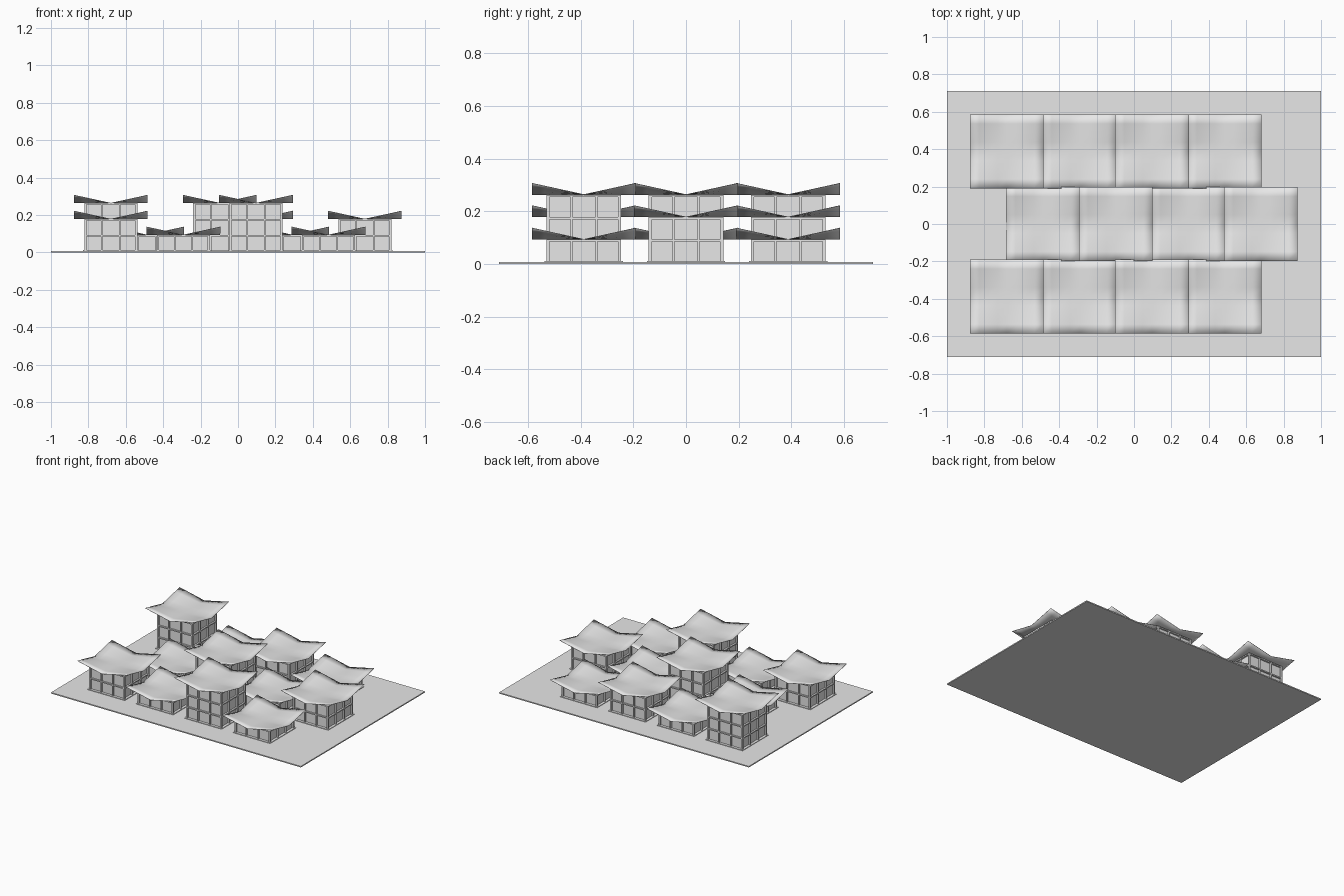
import bpy
import bmesh
from mathutils import Matrix

cube = bpy.data.objects.get("Cube")
if cube:
    bpy.data.objects.remove(cube, do_unlink=True)

# One pale grey covers the whole settlement
grey = bpy.data.materials.new("pale_grey")
grey.use_nodes = True
colour = (0.8, 0.8, 0.8, 1)
grey.diffuse_color = colour
grey.node_tree.nodes["Principled BSDF"].inputs["Base Color"].default_value = colour

GROUND = 0.008
STOREY = 0.085
PITCH = 0.388
HALF = 0.142      # half width of a house
POST = 0.012
BEAM = 0.008
ROOF = 0.197      # half width of a roof
LIFT = 0.043      # rise of the roof corners


def add_box(bm, x, y, z0, z1, hx, hy):
    size = Matrix.Diagonal((2 * hx, 2 * hy, z1 - z0, 1))
    bmesh.ops.create_cube(bm, size=1, matrix=Matrix.Translation((x, y, (z0 + z1) / 2)) @ size)


def finish(bm, name, location=(0, 0, 0)):
    mesh = bpy.data.meshes.new(name)
    bm.to_mesh(mesh)
    bm.free()
    mesh.materials.append(grey)
    obj = bpy.data.objects.new(name, mesh)
    obj.location = location
    bpy.context.collection.objects.link(obj)
    return obj


def make_walls(name, location, storeys):
    """Recessed core with a plinth, floor beams and posts on all four sides."""
    bm = bmesh.new()
    top = storeys * STOREY
    core = HALF - POST
    add_box(bm, 0, 0, 0, top, core, core)
    add_box(bm, 0, 0, 0, BEAM / 2, HALF + 0.007, HALF + 0.007)
    for level in range(1, storeys + 1):
        z = level * STOREY
        add_box(bm, 0, 0, z - BEAM, z, HALF, HALF)
    edge = HALF - POST / 2
    for sx in (-1, 1):
        for sy in (-1, 1):
            add_box(bm, sx * edge, sy * edge, 0, top, POST / 2, POST / 2)
            inner = HALF / 3
            add_box(bm, sx * inner, sy * edge, 0, top, POST / 3, POST / 2)
            add_box(bm, sx * edge, sy * inner, 0, top, POST / 2, POST / 3)
    return finish(bm, name, location)


def make_roof(name, location):
    """Thin sheet whose four corners sweep upward."""
    bm = bmesh.new()
    bmesh.ops.create_grid(bm, x_segments=8, y_segments=8, size=ROOF)
    for v in bm.verts:
        v.co.z = LIFT * abs(v.co.x * v.co.y) / ROOF ** 2
    for f in bm.faces:
        f.smooth = True
    roof = finish(bm, name, location)
    sheet = roof.modifiers.new("thickness", "SOLIDIFY")
    sheet.thickness = 0.002
    return roof


# Ground slab
bm = bmesh.new()
add_box(bm, 0, 0, 0, GROUND, 1, 0.71)
finish(bm, "ground_slab")

# Rows of houses: name, y, x of the first house, storeys from -x to +x
rows = [
    ("front", -PITCH, -0.68, (2, 1, 3, 1)),
    ("middle", 0, -0.486, (1, 3, 1, 2)),
    ("back", PITCH, -0.68, (3, 1, 2, 1)),
]
for row, y, start, counts in rows:
    for i, storeys in enumerate(counts):
        x = start + i * PITCH
        label = f"{row}_house_{i + 1}"
        make_walls(label + "_walls", (x, y, GROUND), storeys)
        make_roof(label + "_roof", (x, y, GROUND + storeys * STOREY + 0.002))
